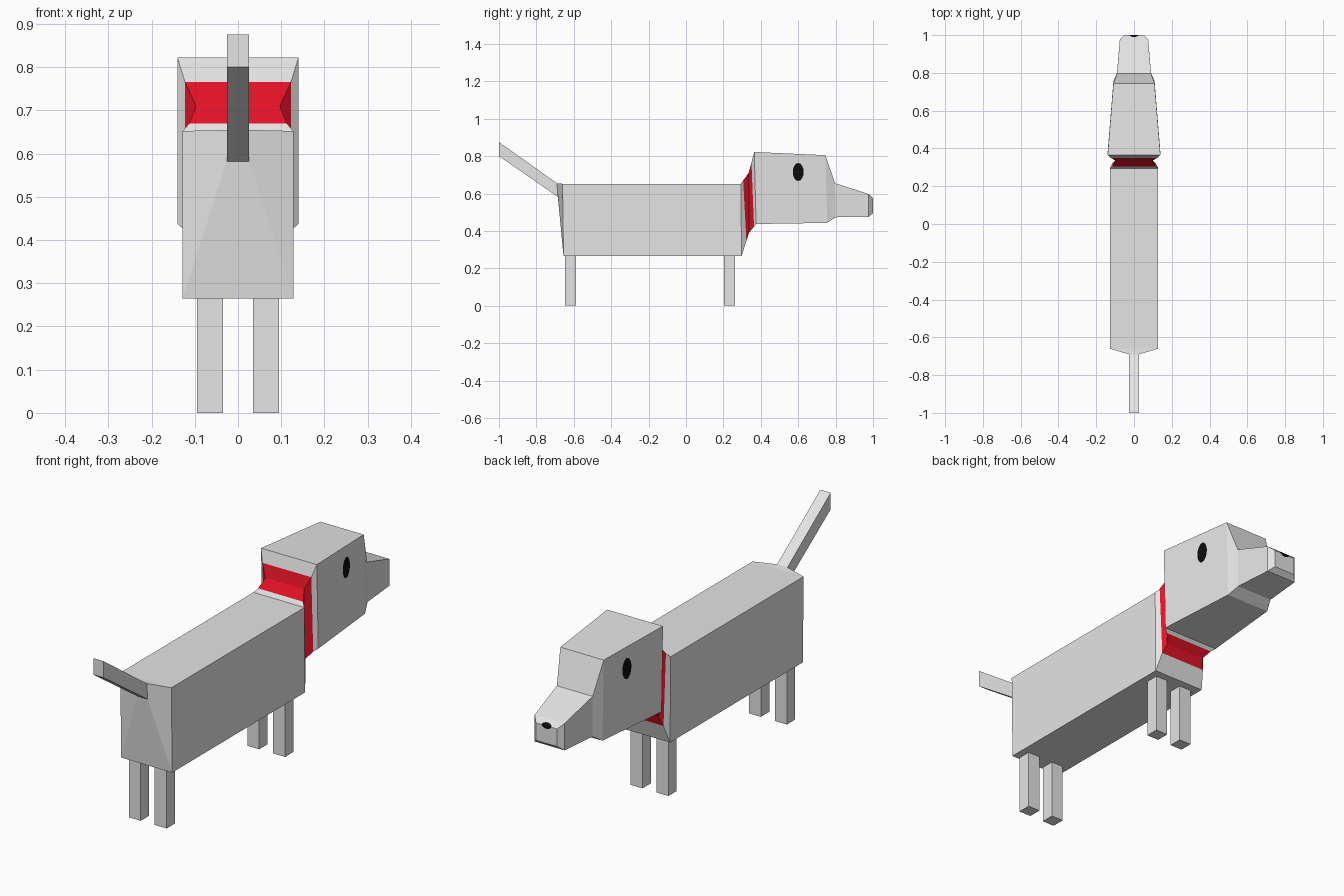
import bpy, bmesh, math

if "Cube" in bpy.data.objects:
    bpy.data.objects.remove(bpy.data.objects["Cube"])


def material(name, rgb):
    m = bpy.data.materials.new(name)
    m.diffuse_color = (*rgb, 1)
    m.use_nodes = True
    m.node_tree.nodes["Principled BSDF"].inputs["Base Color"].default_value = m.diffuse_color
    return m


GREY = material("light grey", (0.78, 0.78, 0.78))
RED = material("collar red", (0.78, 0.006, 0.02))
BLACK = material("black", (0.004, 0.004, 0.004))


def make(name, verts, faces, mat):
    me = bpy.data.meshes.new(name)
    me.from_pydata(verts, [], faces)
    me.materials.append(mat)
    ob = bpy.data.objects.new(name, me)
    bpy.context.collection.objects.link(ob)
    return ob


def loft(name, rings, mat, cap_start=False, cap_end=False):
    """Skin four-cornered rings (y_top, y_bottom, half_width, z_top, z_bottom)."""
    verts, faces = [], []
    for yt, yb, w, zt, zb in rings:
        verts += [(-w, yt, zt), (w, yt, zt), (w, yb, zb), (-w, yb, zb)]
    for r in range(len(rings) - 1):
        a, b = r * 4, r * 4 + 4
        for i in range(4):
            j = (i + 1) % 4
            faces.append((a + i, a + j, b + j, b + i))
    if cap_start:
        faces.append((3, 2, 1, 0))
    if cap_end:
        n = len(verts) - 4
        faces.append((n, n + 1, n + 2, n + 3))
    return make(name, verts, faces, mat)


def blend(a, b, top, bottom):
    """Ring between two rings, with separate fractions for top and bottom."""
    f = (top, bottom, (top + bottom) / 2, top, bottom)
    return tuple(p + (q - p) * t for p, q, t in zip(a, b, f))


# Key rings shared between neighbouring parts
tail_root = (-0.69, -0.685, 0.026, 0.655, 0.582)
chest = (0.293, 0.297, 0.128, 0.652, 0.265)
neck = (0.335, 0.337, 0.097, 0.71, 0.39)
skull_back = (0.365, 0.375, 0.14, 0.822, 0.437)
collar_back = blend(chest, neck, 0.3, 0.65)
collar_front = blend(neck, skull_back, 0.5, 0.7)
muzzle_end = (0.977, 0.977, 0.075, 0.597, 0.475)
nose_end = (1.0, 1.0, 0.053, 0.575, 0.495)

# Tail, torso, collar and head
loft("tail", [(-1, -1, 0.026, 0.875, 0.80), tail_root], GREY, cap_start=True)
loft("torso", [tail_root, (-0.66, -0.655, 0.128, 0.652, 0.265), chest, collar_back], GREY)
loft("collar", [collar_back, neck, collar_front], RED)
loft("head", [collar_front, skull_back,
              (0.745, 0.755, 0.109, 0.805, 0.443),
              (0.797, 0.80, 0.09, 0.655, 0.473),
              muzzle_end, nose_end], GREY, cap_end=True)

# Legs
for end, y in (("back", -0.617), ("front", 0.232)):
    for side, s in (("left", -1), ("right", 1)):
        x0, x1 = s * 0.065 - 0.03, s * 0.065 + 0.03
        corners = [(x0, y - 0.03), (x1, y - 0.03), (x1, y + 0.03), (x0, y + 0.03)]
        verts = [(x, yy, z) for z in (0, 0.265) for x, yy in corners]
        faces = [(3, 2, 1, 0)] + [(i, (i + 1) % 4, (i + 1) % 4 + 4, i + 4) for i in range(4)]
        make(f"{end}_leg_{side}", verts, faces, GREY)

# Eyes: thin oval plates lying on the tapered cheeks
for side, s in (("left", -1), ("right", 1)):
    verts = []
    for k in range(16):
        a = math.tau * k / 16
        y, z = 0.60 + 0.029 * math.cos(a), 0.715 + 0.048 * math.sin(a)
        x = 0.14 - (y - 0.368) * (0.031 / 0.382) + 0.0025
        verts.append((s * x, y, z))
    order = tuple(range(16))
    make(f"eye_{side}", verts, [order if s > 0 else order[::-1]], BLACK)

# Nose: oval folded over the upper edge of the muzzle tip
verts = []
for k in range(16):
    a = math.tau * k / 16
    x, v = 0.024 * math.cos(a), 0.014 * math.sin(a)
    if v >= 0:
        verts.append((x, 1.0 - v * 0.72, 0.5765 + v * 0.69))
    else:
        verts.append((x, 1.0015, 0.5765 + v))
upper = tuple(range(0, 9))
lower = tuple(range(8, 16)) + (0,)
make("nose", verts, [upper[::-1], lower[::-1]], BLACK)
